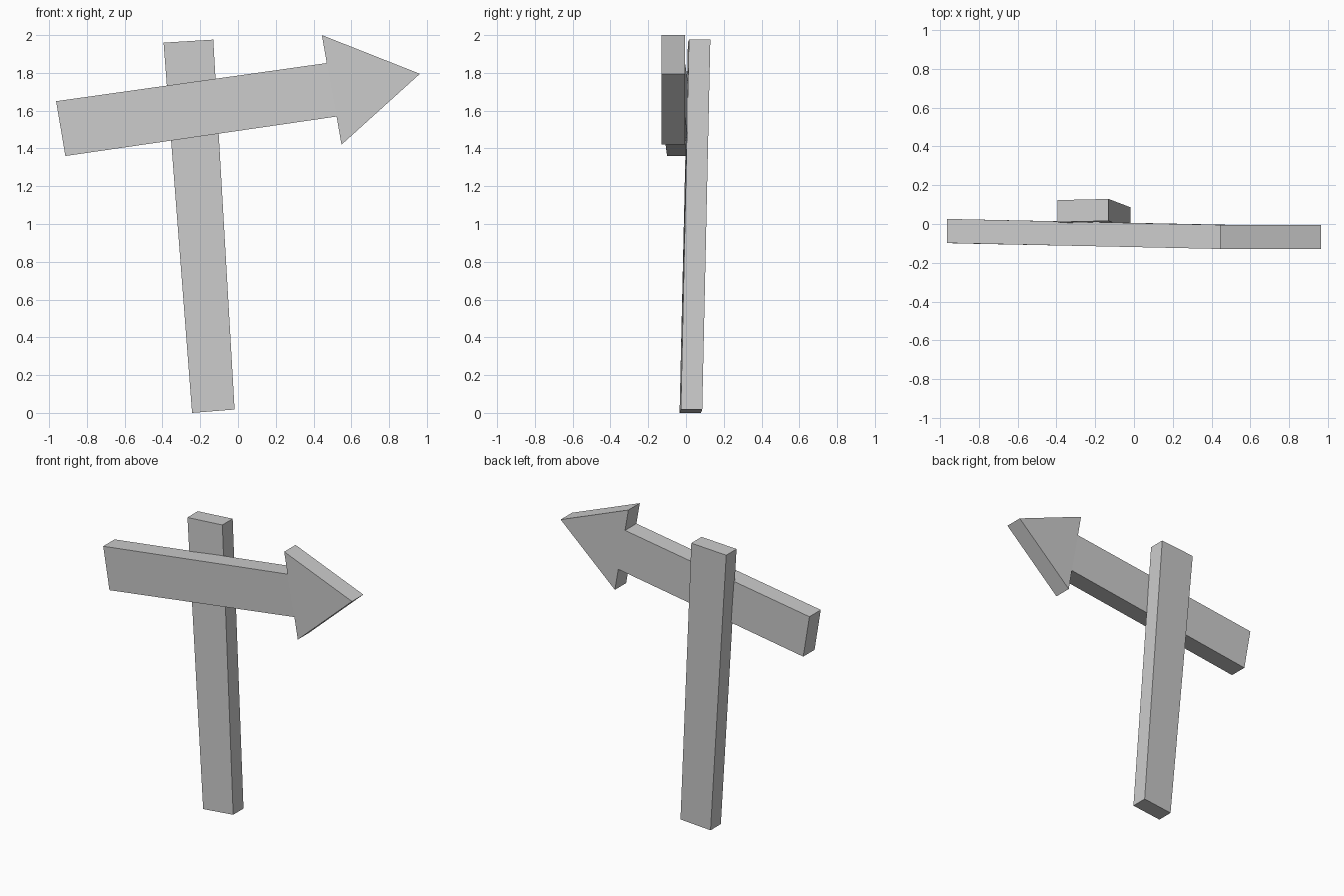
import bpy, bmesh

if "Cube" in bpy.data.objects:
    bpy.data.objects.remove(bpy.data.objects["Cube"])


def slab(name, panels, depth):
    """Extrude front-facing panels (lists of x, y, z points) backwards along y."""
    bm = bmesh.new()
    faces = [bm.faces.new([bm.verts.new(p) for p in panel]) for panel in panels]
    bmesh.ops.remove_doubles(bm, verts=bm.verts[:], dist=1e-5)
    res = bmesh.ops.extrude_face_region(bm, geom=bm.faces[:], use_keep_orig=True)
    for v in res["geom"]:
        if isinstance(v, bmesh.types.BMVert):
            v.co.y += depth
    bmesh.ops.recalc_face_normals(bm, faces=bm.faces[:])
    mesh = bpy.data.meshes.new(name)
    bm.to_mesh(mesh)
    bm.free()
    obj = bpy.data.objects.new(name, mesh)
    bpy.context.collection.objects.link(obj)
    return obj


# Leaning post, slightly wider at the top
slab("post", [[
    (-0.243, -0.034, 0.0), (-0.018, -0.027, 0.018),
    (-0.131, 0.016, 1.976), (-0.394, 0.010, 1.96),
]], 0.113)

# Arrow board: a slightly turned shaft joined to a flat head
front = -0.129
neck_low, neck_high = (0.522, front, 1.569), (0.47, front, 1.852)
shaft = [(-0.963, -0.098, 1.65), (-0.914, -0.100, 1.36), neck_low, neck_high]
head = [neck_high, neck_low, (0.548, front, 1.42),
        (0.963, front, 1.795), (0.444, front, 2.0)]
slab("arrow_board", [shaft, head], 0.124)
